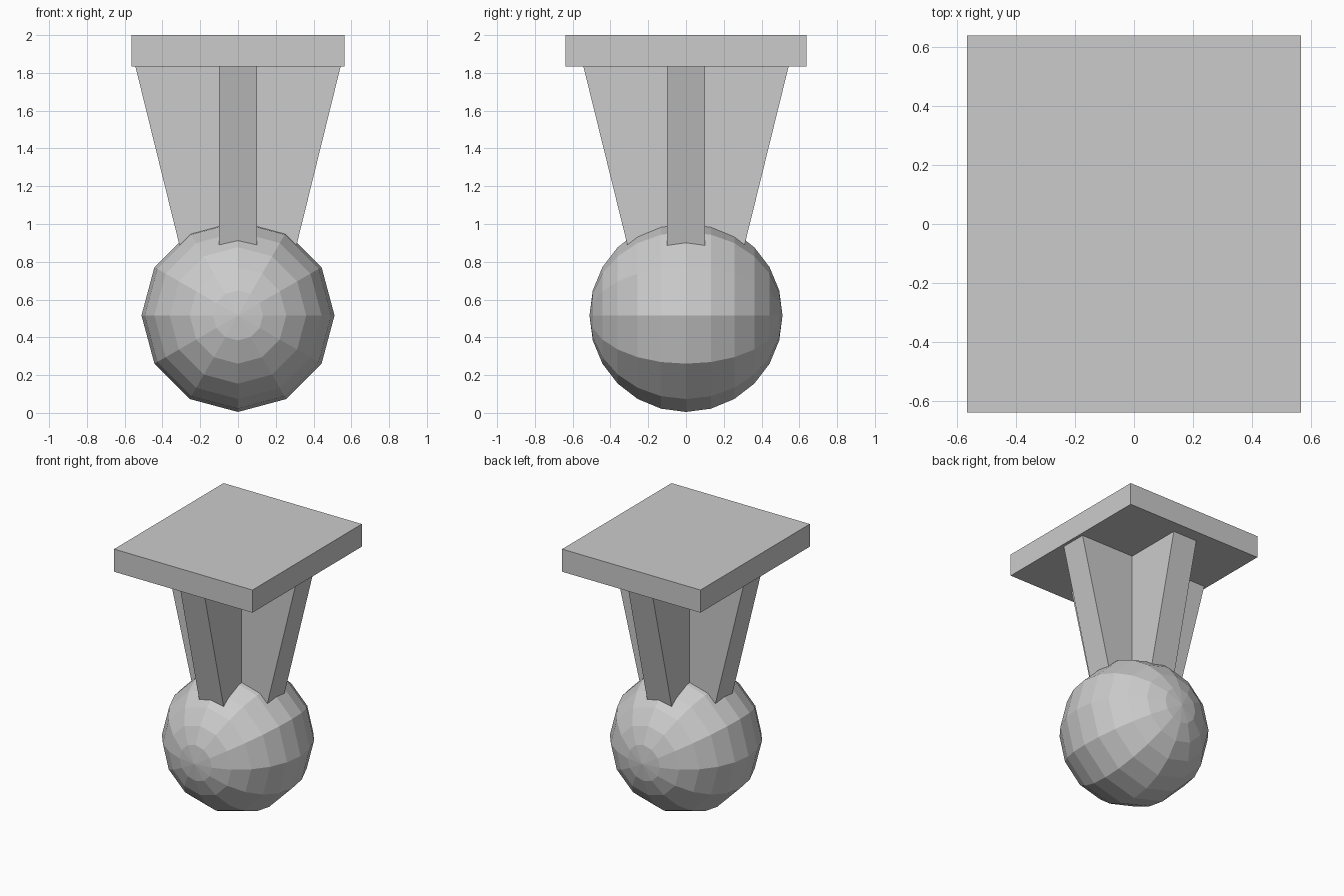
import bpy
import bmesh
import math

if "Cube" in bpy.data.objects:
    bpy.data.objects.remove(bpy.data.objects["Cube"])

PLATE_BOTTOM = 1.833


def add_object(name, bm):
    bmesh.ops.recalc_face_normals(bm, faces=bm.faces)
    mesh = bpy.data.meshes.new(name)
    bm.to_mesh(mesh)
    bm.free()
    obj = bpy.data.objects.new(name, mesh)
    bpy.context.collection.objects.link(obj)
    return obj


def cross_outline(reach, half_width):
    """Plus-shaped outline: three corners per quarter turn."""
    points = []
    for quarter in range(4):
        c = round(math.cos(quarter * math.pi / 2))
        s = round(math.sin(quarter * math.pi / 2))
        for x, y in ((reach, -half_width), (reach, half_width),
                     (half_width, half_width)):
            points.append((c * x - s * y, s * x + c * y))
    return points


# Low-poly ball with its poles along y
bpy.ops.mesh.primitive_uv_sphere_add(
    segments=12, ring_count=12, radius=0.511,
    location=(0, 0, 0.516), rotation=(math.pi / 2, 0, 0))
bpy.context.object.name = "ball"

# Four tapered fins as one cross-shaped column, sunk into the ball
bm = bmesh.new()
rings = []
for z, reach in ((0.6, 0.239), (PLATE_BOTTOM, 0.543)):
    rings.append([bm.verts.new((x, y, z)) for x, y in cross_outline(reach, 0.1)])
low, high = rings
for i in range(len(low)):
    j = (i + 1) % len(low)
    bm.faces.new((low[i], low[j], high[j], high[i]))
bm.faces.new(low)
bm.faces.new(high)
add_object("finned_column", bm)

# Rectangular top plate
bpy.ops.mesh.primitive_cube_add(size=1, location=(0, 0, (PLATE_BOTTOM + 2) / 2))
plate = bpy.context.object
plate.name = "top_plate"
plate.scale = (1.13, 1.276, 2 - PLATE_BOTTOM)
